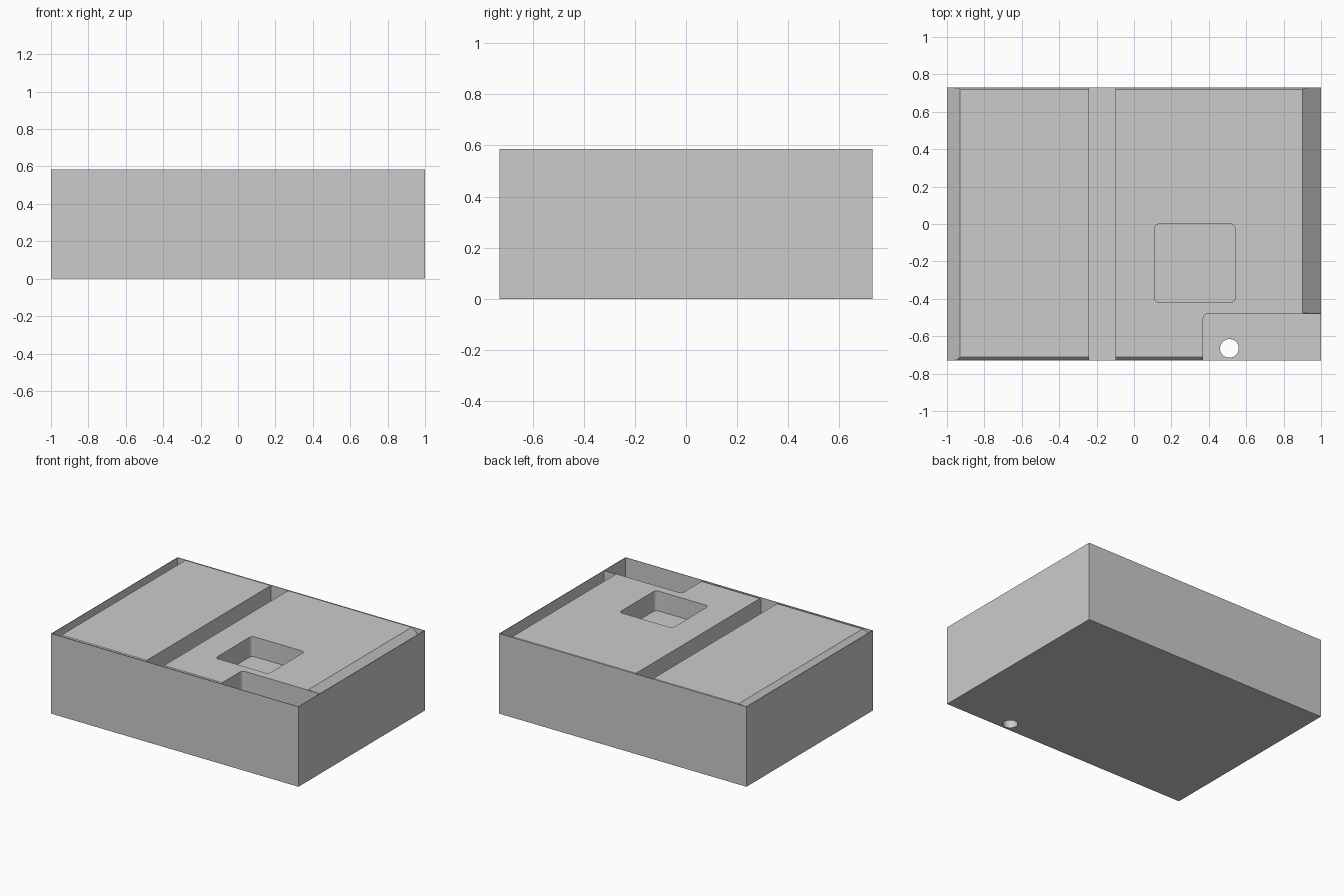
import bpy, bmesh
from mathutils import Vector

if "Cube" in bpy.data.objects:
    bpy.data.objects.remove(bpy.data.objects["Cube"], do_unlink=True)

HX, HY, H = 1.0, 0.73, 0.585   # half width, half depth, height
WALL = 0.004                   # casing thickness

grey = bpy.data.materials.new("plain grey")
grey.use_nodes = True
grey.diffuse_color = (0.6, 0.6, 0.6, 1)
grey.node_tree.nodes["Principled BSDF"].inputs["Base Color"].default_value = (0.6, 0.6, 0.6, 1)


def finish(name, bm):
    bmesh.ops.recalc_face_normals(bm, faces=bm.faces[:])
    mesh = bpy.data.meshes.new(name)
    bm.to_mesh(mesh)
    bm.free()
    mesh.materials.append(grey)
    obj = bpy.data.objects.new(name, mesh)
    bpy.context.collection.objects.link(obj)
    return obj


def box_mesh(lo, hi, radius=0):
    """Box between two corners, with optional rounded upright edges."""
    bm = bmesh.new()
    bmesh.ops.create_cube(bm, size=1)
    lo, hi = Vector(lo), Vector(hi)
    for v in bm.verts:
        v.co = (lo + hi) / 2 + v.co * (hi - lo)
    if radius:
        upright = [e for e in bm.edges
                   if abs(e.verts[0].co.z - e.verts[1].co.z) > 1e-4]
        bmesh.ops.bevel(bm, geom=upright, offset=radius, segments=5,
                        profile=0.5, affect='EDGES')
    return bm


def cut(target, cutter):
    cutter.hide_render = True
    mod = target.modifiers.new("cut", 'BOOLEAN')
    mod.operation, mod.solver, mod.object = 'DIFFERENCE', 'EXACT', cutter
    bpy.context.view_layer.objects.active = target
    bpy.ops.object.modifier_apply(modifier=mod.name)
    bpy.data.objects.remove(cutter, do_unlink=True)


# Insert block, its top edges sloped at 45 degrees by four plane cuts
inset = WALL / 2
bm = box_mesh((-HX + inset, -HY + inset, 0), (HX - inset, HY - inset, H))
slopes = [((-0.93, 0, H), (-1, 0, 1)), ((0.9, 0, H), (1, 0, 1)),
          ((0, -0.71, H), (0, -1, 1)), ((0, 0.72, H), (0, 1, 1))]
for point, normal in slopes:
    bmesh.ops.bisect_plane(bm, geom=bm.verts[:] + bm.edges[:] + bm.faces[:],
                           plane_co=point, plane_no=normal, clear_outer=True)
    rim = [e for e in bm.edges if e.is_boundary]
    bmesh.ops.holes_fill(bm, edges=rim, sides=0)
block = finish("insert_block", bm)

# Long channel, square pocket and corner recess
cut(block, finish("channel_cutter", box_mesh((-0.24, -0.9, 0.2), (-0.1, 0.9, 0.8))))
cut(block, finish("pocket_cutter", box_mesh((0.11, -0.42, 0.44), (0.54, 0, 0.8), 0.025)))
cut(block, finish("recess_cutter", box_mesh((0.37, -0.9, 0.2), (1.2, -0.48, 0.8), 0.025)))

# Round hole from the recess through the bottom
bm = bmesh.new()
bmesh.ops.create_cone(bm, cap_ends=True, segments=32, radius1=0.05, radius2=0.05, depth=1)
bmesh.ops.translate(bm, verts=bm.verts[:], vec=(0.51, -0.665, 0))
cut(block, finish("hole_cutter", bm))

# Thin casing walls around the block
for side, s in (("right", -1), ("left", 1)):
    x = sorted((s * HX, s * (HX - WALL)))
    finish(side + "_wall", box_mesh((x[0], -HY, 0), (x[1], HY, H)))
for side, s in (("front", -1), ("back", 1)):
    y = sorted((s * HY, s * (HY - WALL)))
    finish(side + "_wall", box_mesh((-HX + WALL, y[0], 0), (HX - WALL, y[1], H)))

# Thin partition between the corner recess and the sloped side
finish("recess_partition", box_mesh((0.9, -0.481, 0.4), (HX - WALL, -0.477, H)))

# Smooth the rounded corners only
bpy.ops.object.select_all(action='DESELECT')
block.select_set(True)
bpy.context.view_layer.objects.active = block
bpy.ops.object.shade_smooth_by_angle(angle=0.5)
